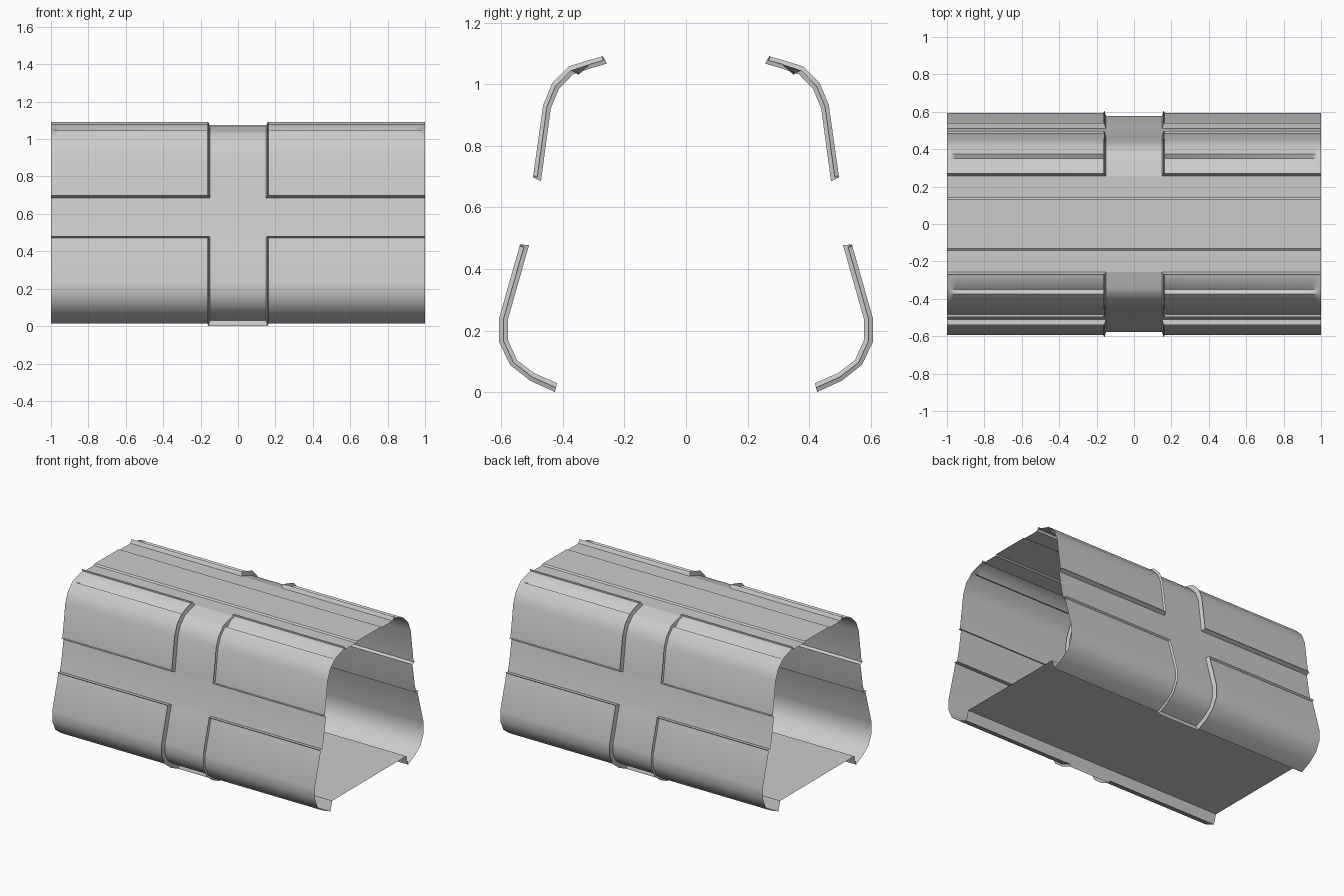
import bpy, bmesh, math

if "Cube" in bpy.data.objects:
    bpy.data.objects.remove(bpy.data.objects["Cube"])

# Cross-section (y, z) at recessed level (inner) and raised lip level (outer)
UP_IN = [(.257, 1.067), (.305, 1.053), (.345, 1.040), (.367, 1.032), (.413, .984), (.439, .922), (.471, .685)]
UP_OUT = [(.270, 1.091), (.316, 1.078), (.358, 1.065), (.380, 1.058), (.435, 1.003), (.464, .932), (.497, .698)]
LO_IN = [(.510, .477), (.578, .237), (.578, .169), (.549, .104), (.494, .062), (.419, .029)]
LO_OUT = [(.539, .480), (.607, .240), (.607, .162), (.571, .088), (.506, .037), (.426, 0)]
PANEL = 0.5      # panel level between inner (0) and lip (1)


def lerp(a, b, t):
    return tuple(p + (q - p) * t for p, q in zip(a, b))


def grid_object(name, rows, mirror):
    """Sheet from a grid of points, mirrored on the given axes."""
    bm = bmesh.new()
    vs = [[bm.verts.new(p) for p in r] for r in rows]
    for a, b in zip(vs, vs[1:]):
        for i in range(len(a) - 1):
            bm.faces.new((a[i], a[i + 1], b[i + 1], b[i]))
    bmesh.ops.remove_doubles(bm, verts=bm.verts, dist=1e-5)
    # orient faces away from the tube's axis
    for f in bm.faces:
        f.normal_update()
        c = f.calc_center_median()
        if f.normal.y * c.y + f.normal.z * (c.z - .55) < 0:
            f.normal_flip()
    me = bpy.data.meshes.new(name)
    bm.to_mesh(me)
    bm.free()
    ob = bpy.data.objects.new(name, me)
    bpy.context.collection.objects.link(ob)
    if any(mirror):
        m = ob.modifiers.new("mirror", 'MIRROR')
        m.use_axis = (mirror[0], mirror[1], False)
    bpy.ops.object.select_all(action='DESELECT')
    bpy.context.view_layer.objects.active = ob
    ob.select_set(True)
    bpy.ops.object.shade_smooth_by_angle(angle=math.radians(35))
    return ob


def strip(name, profile, x, mirror=(False, True)):
    return grid_object(name, [[(-x, y, z), (x, y, z)] for y, z in profile], mirror)


def panel(name, inner, outer, groove=None, end_lip=True):
    """Raised panel with a thin lip on its borders, open at the tube end."""
    cols = [(.15, 0), (.158, 1), (.164, PANEL), (.955, PANEL), (.985, PANEL), (1, PANEL)]
    n = len(inner) - 1
    t0 = .1 if groove else .03
    prof = [(inner[0], outer[0], 0), (inner[0], outer[0], 1),
            (lerp(inner[0], inner[1], t0), lerp(outer[0], outer[1], t0), PANEL)]
    prof += [(inner[i], outer[i], PANEL) for i in range(1, n)]
    if end_lip:
        t = .03
        prof += [(lerp(inner[n], inner[n - 1], t), lerp(outer[n], outer[n - 1], t), PANEL),
                 (inner[n], outer[n], 1), (inner[n], outer[n], 0)]
    else:
        prof += [(inner[n], outer[n], PANEL)]
    rows = []
    for r, (a, b, row_level) in enumerate(prof):
        row = []
        for c, (x, col_level) in enumerate(cols):
            if 0 in (row_level, col_level):
                level = 0
            else:
                level = max(row_level, col_level)
            y, z = lerp(a, b, level)
            if groove and r == 4 and c in (2, 3):
                y, z = groove
            row.append((x, y, z))
        rows.append(row)
    return grid_object(name, rows, (True, True))


# Raised side panels, four upper (with a groove near the roof) and four lower
panel("upper_panels", UP_IN, UP_OUT, groove=(.349, 1.031))
panel("lower_panels", LO_IN, LO_OUT, end_lip=False)

# Recessed band around the middle
strip("upper_band", UP_IN, .15)
strip("lower_band", LO_IN, .15)

# Recessed side strips running the full length between panels
strip("side_strip", [UP_IN[-1], (.495, .54), LO_IN[0]], 1)

# Roof with slightly raised centre
strip("roof", [(-.257, 1.067), (-.141, 1.067), (-.130, 1.075),
               (.130, 1.075), (.141, 1.067), (.257, 1.067)], 1, (False, False))

# Raised floor standing on low walls, and the rim below the band
strip("floor", [(-.403, .08), (.403, .08)], 1, (False, False))
strip("floor_wall", [(.403, .08), lerp(LO_IN[-1], LO_OUT[-1], PANEL)], 1)
strip("band_rim", [LO_IN[-1], LO_OUT[-1]], .158)
